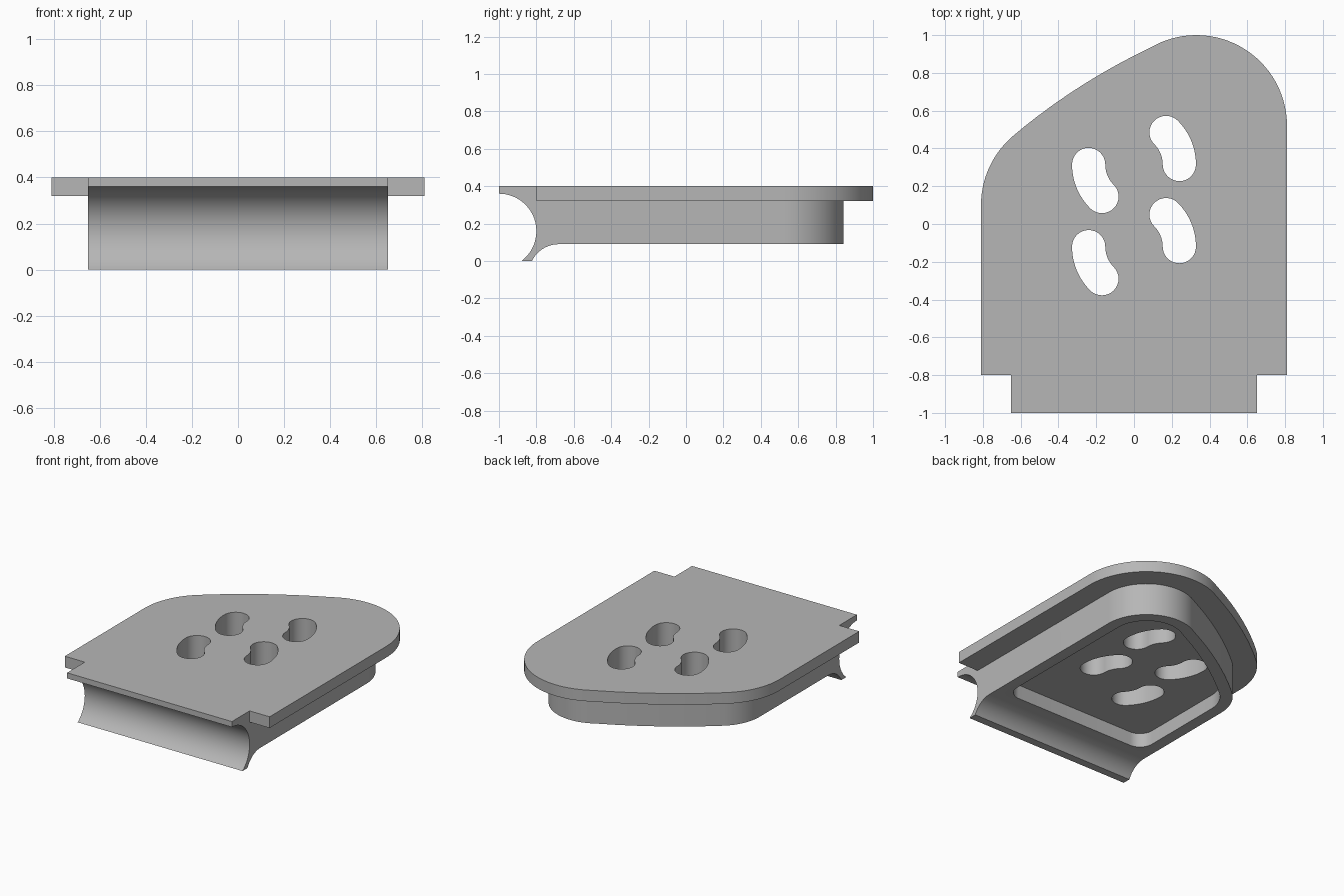
import bpy, bmesh
from math import sin, cos, radians
from mathutils import Matrix

if "Cube" in bpy.data.objects:
    bpy.data.objects.remove(bpy.data.objects["Cube"], do_unlink=True)

grey = bpy.data.materials.new("plain_grey")
grey.use_nodes = True
colour = (0.47, 0.47, 0.47, 1)
grey.diffuse_color = colour
grey.node_tree.nodes["Principled BSDF"].inputs["Base Color"].default_value = colour


def arc(cx, cy, r, start, end, steps=16):
    """Points along an arc, angles in degrees."""
    angles = [radians(start + (end - start) * i / steps) for i in range(steps + 1)]
    return [(cx + r * cos(a), cy + r * sin(a)) for a in angles]


def prism(name, points, low, high, matrix=Matrix.Identity(4)):
    """Closed profile extruded from low to high along its normal."""
    bm = bmesh.new()
    face = bm.faces.new([bm.verts.new((x, y, low)) for x, y in points])
    new = bmesh.ops.extrude_face_region(bm, geom=[face])["geom"]
    bmesh.ops.translate(bm, vec=(0, 0, high - low),
                        verts=[g for g in new if isinstance(g, bmesh.types.BMVert)])
    bmesh.ops.transform(bm, matrix=matrix, verts=bm.verts)
    bmesh.ops.recalc_face_normals(bm, faces=bm.faces)
    mesh = bpy.data.meshes.new(name)
    bm.to_mesh(mesh)
    bm.free()
    mesh.materials.append(grey)
    obj = bpy.data.objects.new(name, mesh)
    bpy.context.collection.objects.link(obj)
    return obj


def combine(target, other, operation):
    """Apply a boolean and discard the helper."""
    mod = target.modifiers.new("combine", "BOOLEAN")
    mod.operation, mod.solver, mod.object = operation, "EXACT", other
    bpy.context.view_layer.objects.active = target
    bpy.ops.object.modifier_apply(modifier=mod.name)
    bpy.data.objects.remove(other, do_unlink=True)


def outline(inset, front, corner=0):
    """Lopsided rounded back with straight sides, inset evenly from the plate edge."""
    side = 0.81 - inset
    pts = arc(0.33, 0.52, 0.48 - inset, 0, 114.5, 28)
    pts += arc(1.534, -2.121, 3.38 - inset, 114.5, 130, 12)[1:-1]
    pts += arc(-0.33, 0.10, 0.48 - inset, 130, 180, 14)
    if corner:
        pts += arc(-side + corner, front + corner, corner, 180, 270, 10)
        pts += arc(side - corner, front + corner, corner, 270, 360, 10)
    else:
        pts += [(-side, front), (side, front)]
    return pts


# Body: inner outline trimmed to the side profile with hollow front and lower lip
body = prism("mounting_bracket", outline(0.158, -1.0), -0.1, 0.5)
profile = [(1.2, 0.4), (-1.1, 0.4), (-1.1, 0.36)]
profile += arc(-1.0, 0.16, 0.2, 90, -53.13, 32)
profile += arc(-0.68, -0.07, 0.16, 154, 90, 12)
profile += [(1.2, 0.09)]
to_side = Matrix(((0, 0, 1, 0), (1, 0, 0, 0), (0, 1, 0, 0), (0, 0, 0, 1)))
combine(body, prism("side_profile", profile, -1, 1, to_side), "INTERSECT")

# Wide top plate
combine(body, prism("top_plate", outline(0, -0.8), 0.32, 0.4), "UNION")

# Shallow pocket underneath
combine(body, prism("pocket", outline(0.24, -0.6, 0.1), -0.2, 0.19), "DIFFERENCE")

# Two pairs of curved slots
R, W = 0.24, 0.088
for cy in (0.315, -0.12):
    for turn in (0, 180):
        a, b = turn, turn + 45
        ends = [(R * cos(radians(t)), cy + R * sin(radians(t))) for t in (a, b)]
        slot = arc(0, cy, R + W, a, b, 12)
        slot += arc(*ends[1], W, b, b + 180)[1:-1]
        slot += arc(0, cy, R - W, b, a, 12)
        slot += arc(*ends[0], W, a + 180, a + 360)[1:-1]
        combine(body, prism("slot", slot, -0.3, 0.6), "DIFFERENCE")

# Smooth curves, sharp edges
bpy.ops.object.select_all(action="DESELECT")
body.select_set(True)
bpy.context.view_layer.objects.active = body
bpy.ops.object.shade_smooth_by_angle(angle=radians(25))
